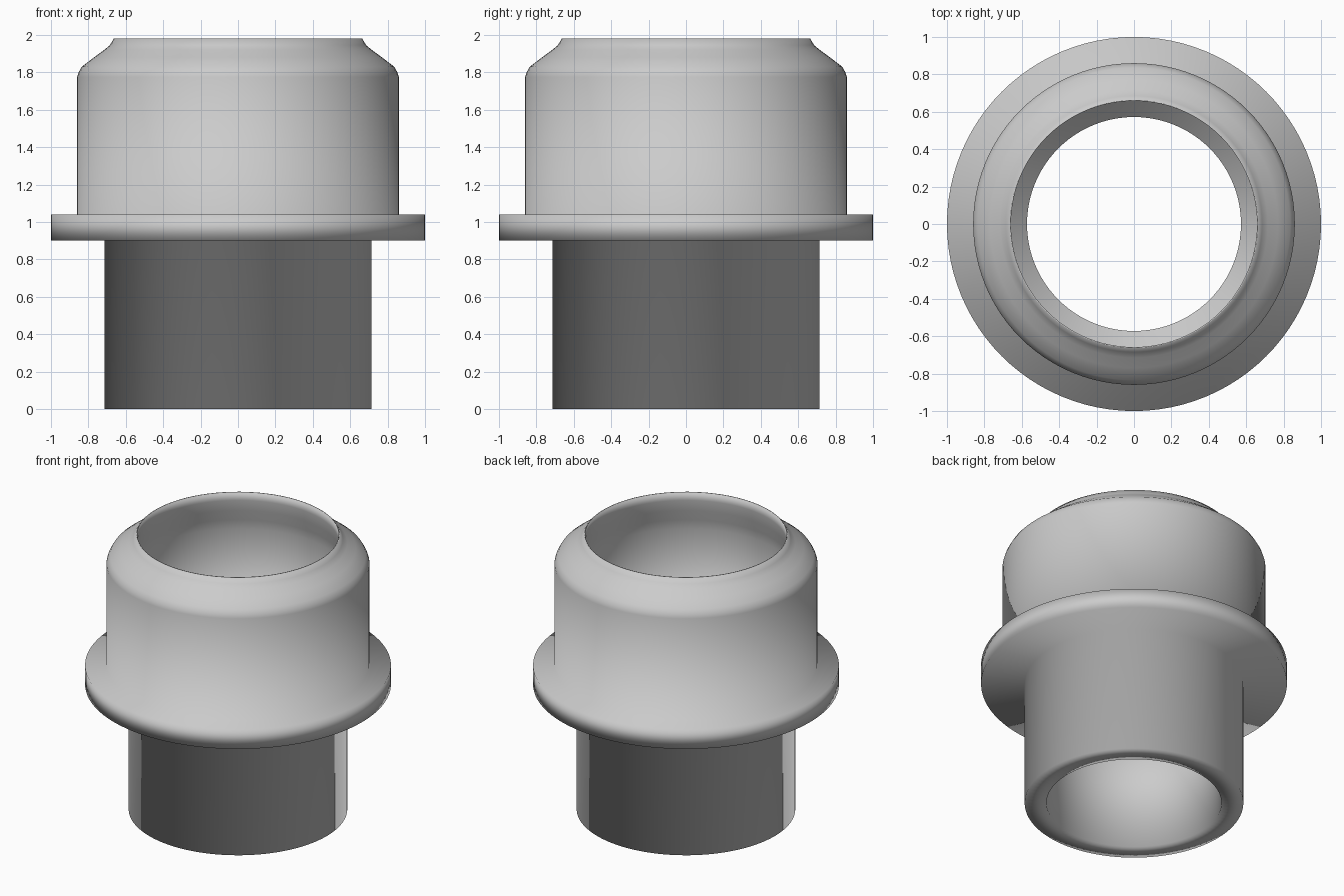
import bpy, bmesh, math

if "Cube" in bpy.data.objects:
    bpy.data.objects.remove(bpy.data.objects["Cube"])

SEGMENTS = 96


def lathe(name, profile):
    """Revolve a closed (radius, height) profile around z."""
    bm = bmesh.new()
    rings = []
    for i in range(SEGMENTS):
        a = 2 * math.pi * i / SEGMENTS
        rings.append([bm.verts.new((r * math.cos(a), r * math.sin(a), z))
                      for r, z in profile])
    n = len(profile)
    for i in range(SEGMENTS):
        cur, nxt = rings[i], rings[(i + 1) % SEGMENTS]
        for j in range(n):
            k = (j + 1) % n
            bm.faces.new((cur[j], nxt[j], nxt[k], cur[k]))
    bmesh.ops.recalc_face_normals(bm, faces=bm.faces)
    for f in bm.faces:
        f.smooth = True
    mesh = bpy.data.meshes.new(name)
    bm.to_mesh(mesh)
    bm.free()
    obj = bpy.data.objects.new(name, mesh)
    bpy.context.collection.objects.link(obj)
    return obj


# Outside: lower spigot, flange, wide collar, curved shoulder up to a thin rim
outside = [(0.715, 0), (0.715, 0.90), (1.0, 0.90), (1.0, 1.04), (0.86, 1.04),
           (0.86, 1.775), (0.852, 1.80), (0.835, 1.83), (0.77, 1.88),
           (0.715, 1.92), (0.685, 1.945), (0.664, 1.98)]

# Inside: under the shoulder, socket wall, stop ledge, narrow bore
inside = [(0.658, 1.98), (0.66, 1.92), (0.675, 1.84), (0.70, 1.76),
          (0.715, 1.69), (0.715, 1.04), (0.572, 1.04), (0.572, 0)]

lathe("pipe_adapter", outside + inside)
